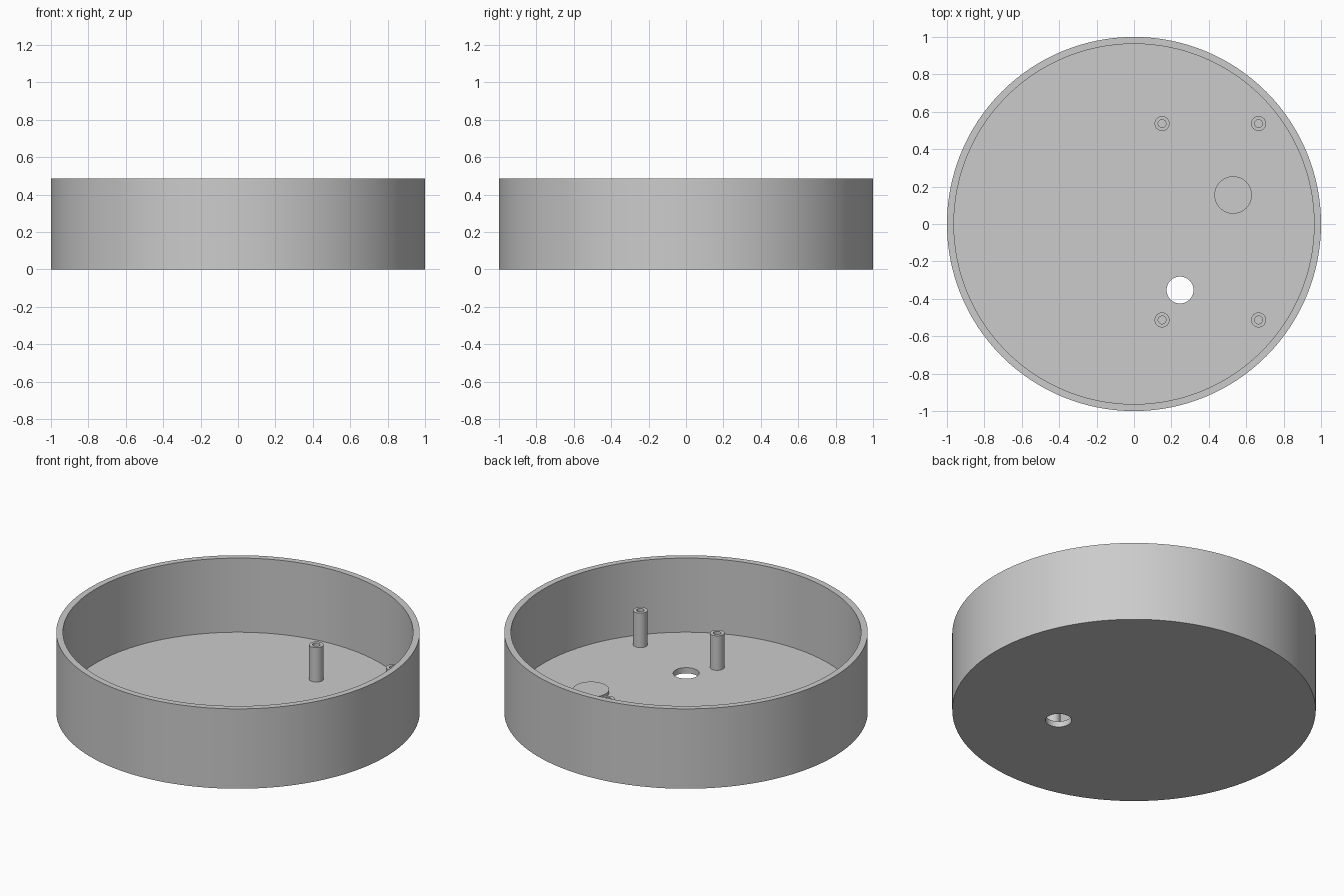
import bpy
import bmesh
import math

if "Cube" in bpy.data.objects:
    bpy.data.objects.remove(bpy.data.objects["Cube"], do_unlink=True)

HEIGHT, FLOOR, WALL = 0.485, 0.035, 0.037
POST_TOP, PAD_TOP = 0.244, 0.055

grey = bpy.data.materials.new("plain_grey")
grey.use_nodes = True
grey.diffuse_color = (0.6, 0.6, 0.6, 1)
grey.node_tree.nodes["Principled BSDF"].inputs["Base Color"].default_value = (0.6, 0.6, 0.6, 1)


def lathe(name, profile, segments, location=(0, 0, 0)):
    """Spin an (r, z) profile that starts and ends on the axis into a closed solid."""
    bm = bmesh.new()
    verts = [bm.verts.new((r, 0, z)) for r, z in profile]
    edges = [bm.edges.new(pair) for pair in zip(verts, verts[1:])]
    bmesh.ops.spin(bm, geom=verts + edges, axis=(0, 0, 1), cent=(0, 0, 0),
                   angle=math.tau, steps=segments)
    bmesh.ops.remove_doubles(bm, verts=bm.verts, dist=0.0001)
    bmesh.ops.recalc_face_normals(bm, faces=bm.faces)
    mesh = bpy.data.meshes.new(name)
    bm.to_mesh(mesh)
    bm.free()
    mesh.materials.append(grey)
    obj = bpy.data.objects.new(name, mesh)
    obj.location = location
    bpy.context.collection.objects.link(obj)
    return obj


def select_only(obj):
    bpy.ops.object.select_all(action='DESELECT')
    obj.select_set(True)
    bpy.context.view_layer.objects.active = obj


def smooth(obj):
    select_only(obj)
    bpy.ops.object.shade_smooth_by_angle(angle=math.radians(30))


# Round open tray
inner = 1 - WALL
tray = lathe("round_tray", [(0, 0), (1, 0), (1, HEIGHT), (inner, HEIGHT),
                            (inner, FLOOR), (0, FLOOR)], 128)

# Cable hole through the floor
cutter = lathe("hole_cutter", [(0, -0.1), (0.072, -0.1), (0.072, 0.1), (0, 0.1)],
               48, (0.246, -0.353, 0))
cutter.hide_render = True
cut = tray.modifiers.new("cable_hole", 'BOOLEAN')
cut.operation = 'DIFFERENCE'
cut.solver = 'EXACT'
cut.object = cutter
select_only(tray)
bpy.ops.object.modifier_apply(modifier=cut.name)
bpy.data.objects.remove(cutter, do_unlink=True)
smooth(tray)

# Four hollow screw posts
for side, x in (("right", 0.15), ("left", 0.666)):
    for end, y in (("front", -0.513), ("back", 0.537)):
        post = lathe(f"screw_post_{end}_{side}",
                     [(0, FLOOR - 0.01), (0.04, FLOOR - 0.01), (0.04, POST_TOP),
                      (0.021, POST_TOP), (0.021, FLOOR + 0.002), (0, FLOOR + 0.002)],
                     32, (x, y, 0))
        smooth(post)

# Low round pad on the floor
pad = lathe("round_pad", [(0, FLOOR - 0.01), (0.1, FLOOR - 0.01), (0.1, PAD_TOP), (0, PAD_TOP)],
            64, (0.53, 0.155, 0))
smooth(pad)
